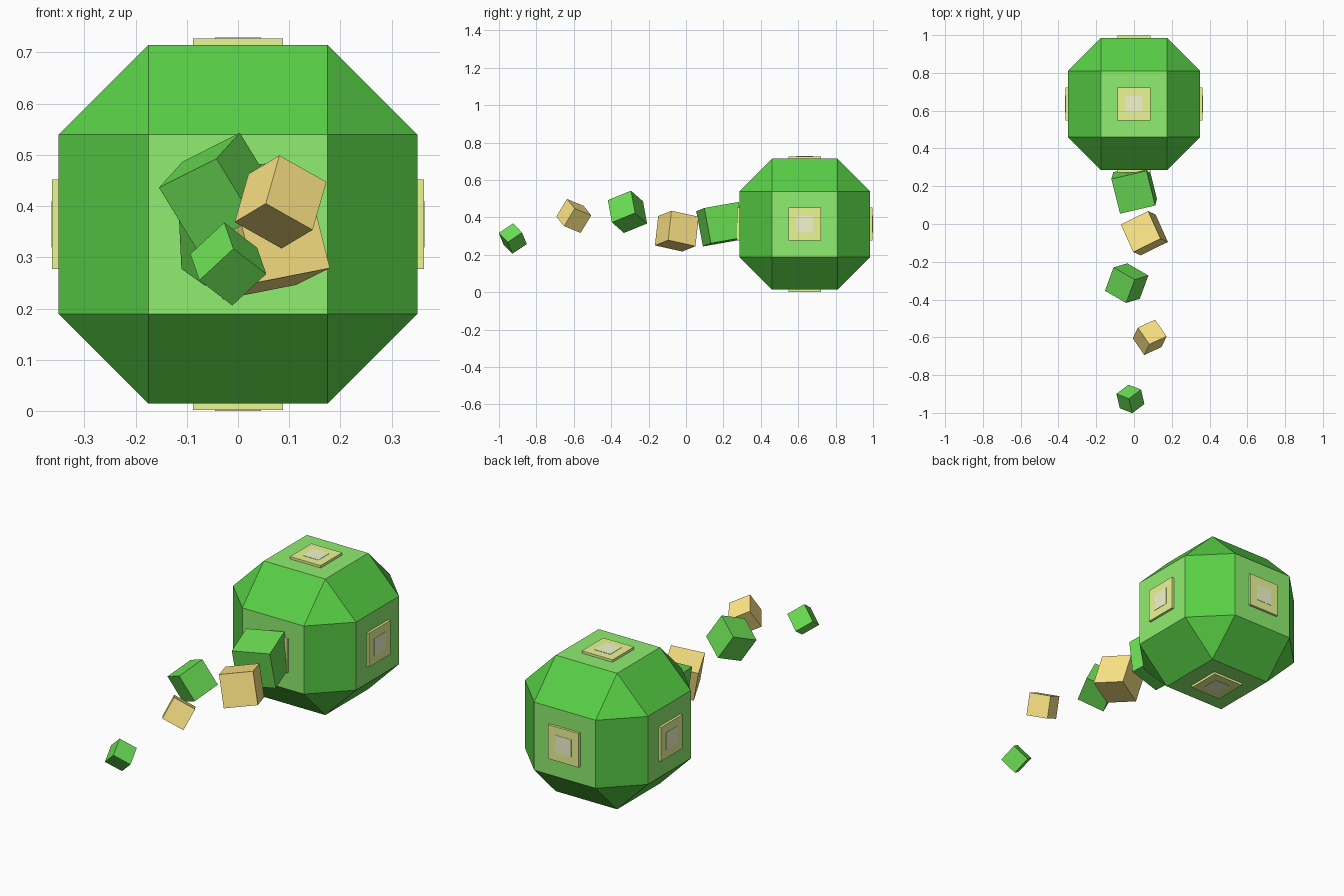
import bpy, bmesh
from mathutils import Vector, Matrix

if "Cube" in bpy.data.objects:
    bpy.data.objects.remove(bpy.data.objects["Cube"])


def material(name, rgb):
    # picture tones are display values; store them as linear
    m = bpy.data.materials.new(name)
    m.diffuse_color = (*[((c + 0.055) / 1.055) ** 2.4 for c in rgb], 1)
    m.use_nodes = True
    m.node_tree.nodes["Principled BSDF"].inputs["Base Color"].default_value = m.diffuse_color
    return m


GREEN = material("green", (0.345, 0.81, 0.27))
LIGHT = material("light_green", (0.565, 0.93, 0.44))
TAN = material("tan", (1.0, 0.905, 0.53))
PANEL = material("panel_yellow", (0.92, 0.97, 0.58))
PALE = material("pale_core", (0.95, 0.97, 0.80))
TRAIL_GREEN = material("trail_green", (0.42, 0.87, 0.33))


def add_box(name, size, matrix, mats, chamfer=0):
    bm = bmesh.new()
    bmesh.ops.create_cube(bm, size=1)
    bmesh.ops.scale(bm, vec=size, verts=bm.verts)
    if chamfer:
        bmesh.ops.bevel(bm, geom=bm.edges[:], offset=chamfer, segments=1,
                        affect='EDGES', profile=0.5)
    bm.normal_update()
    # axis-facing faces take the last material
    for f in bm.faces:
        if max(abs(c) for c in f.normal) > 0.99:
            f.material_index = len(mats) - 1
    me = bpy.data.meshes.new(name)
    bm.to_mesh(me)
    bm.free()
    for m in mats:
        me.materials.append(m)
    ob = bpy.data.objects.new(name, me)
    ob.matrix_world = matrix
    bpy.context.collection.objects.link(ob)
    return ob


# Faceted head block
CENTRE = Vector((0, 0.635, 0.3645))
add_box("body", (0.70, 0.70, 0.70), Matrix.Translation(CENTRE), [GREEN, LIGHT], 0.175)

# Square panel with a nearly flush core on each of the six main faces
SIDES = {"right": (1, 0, 0), "left": (-1, 0, 0), "back": (0, 1, 0),
         "front": (0, -1, 0), "top": (0, 0, 1), "bottom": (0, 0, -1)}
for side, d in SIDES.items():
    d = Vector(d)
    turn = d.to_track_quat('Z', 'Y').to_matrix().to_4x4()
    for part, width, reach, mat in (("panel", 0.175, 0.3625, PANEL),
                                    ("panel_core", 0.09, 0.3640, PALE)):
        place = Matrix.Translation(CENTRE + d * (reach - 0.015)) @ turn
        add_box(f"{side}_{part}", (width, width, 0.03), place, [mat])

# Trail of tumbling cubes: centre, size, two edge directions, colour
TRAIL = [
    ((0.001, 0.186, 0.364), 0.192, (-0.042, 0.169, 0.030), (0.185, 0.048, 0.018), TRAIL_GREEN),
    ((0.055, -0.049, 0.327), 0.163, (-0.064, 0.143, -0.032), (0.140, 0.065, 0.028), TAN),
    ((-0.039, -0.313, 0.430), 0.141, (-0.113, 0.065, -0.057), (-0.041, -0.120, -0.047), TRAIL_GREEN),
    ((0.083, -0.600, 0.408), 0.113, (-0.062, 0.090, -0.037), (0.089, 0.042, -0.051), TAN),
    ((-0.019, -0.926, 0.287), 0.094, (-0.070, 0.027, -0.065), (0.058, 0.047, -0.050), TRAIL_GREEN),
]
for i, (pos, size, a, b, mat) in enumerate(TRAIL, 1):
    x = Vector(a).normalized()
    z = x.cross(Vector(b)).normalized()
    rot = Matrix((x, z.cross(x), z)).transposed().to_4x4()
    add_box(f"trail_cube_{i}", (size,) * 3, Matrix.Translation(pos) @ rot, [mat])
